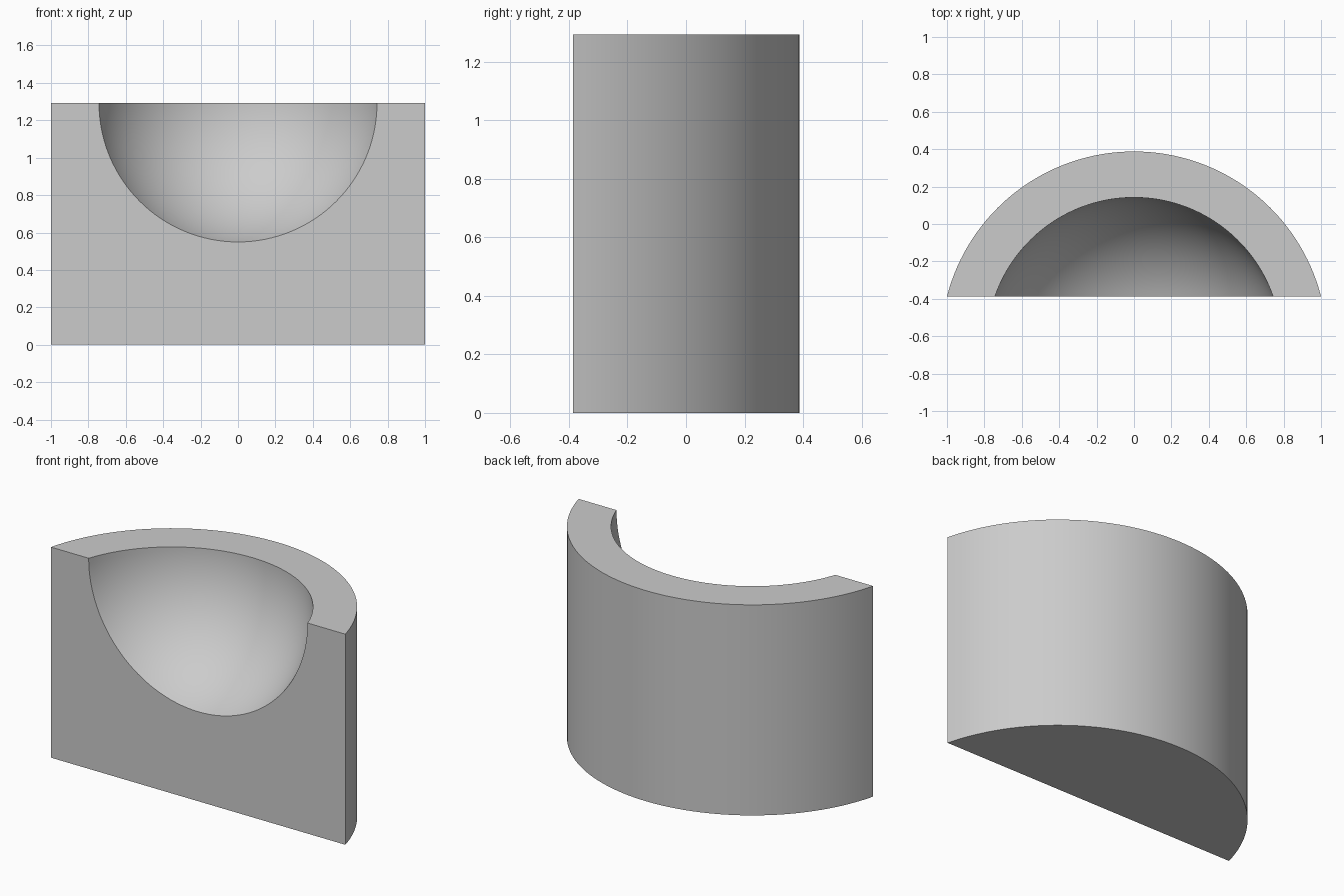
import bpy, bmesh
from math import sin, cos, pi, asin, acos, sqrt, radians

cube = bpy.data.objects.get("Cube")
if cube:
    bpy.data.objects.remove(cube, do_unlink=True)

HEIGHT = 1.293
FRONT = -0.387           # y of the flat front
AXIS = -0.645            # y of the shared centre of wall and bowl
WALL_R = sqrt(1 + (FRONT - AXIS) ** 2)
BOWL_R = 0.787
WALL_STEPS, RINGS, BOWL_STEPS = 64, 32, 64

bm = bmesh.new()

# Curved outer wall, right end to left end
half = asin(1 / WALL_R)
arc = [-half + 2 * half * i / WALL_STEPS for i in range(WALL_STEPS + 1)]
low, high = [[bm.verts.new((WALL_R * sin(a), AXIS + WALL_R * cos(a), z)) for a in arc]
             for z in (0, HEIGHT)]
for i in range(WALL_STEPS):
    bm.faces.new((low[i], low[i + 1], high[i + 1], high[i]))

# Spherical bowl: half turns about the y axis, from the front rim to the back
apex = bm.verts.new((0, AXIS + BOWL_R, HEIGHT))
widest = acos((FRONT - AXIS) / BOWL_R)
rings = []
for j in range(RINGS):
    t = widest * (1 - j / RINGS)
    r, y = BOWL_R * sin(t), AXIS + BOWL_R * cos(t)
    rings.append([bm.verts.new((-r * cos(pi * k / BOWL_STEPS), y,
                                HEIGHT - r * sin(pi * k / BOWL_STEPS)))
                  for k in range(BOWL_STEPS + 1)])
for a, b in zip(rings, rings[1:]):
    for k in range(BOWL_STEPS):
        bm.faces.new((a[k], a[k + 1], b[k + 1], b[k]))
for k in range(BOWL_STEPS):
    bm.faces.new((rings[-1][k], rings[-1][k + 1], apex))

# Flat bottom, front and top
bm.faces.new(low)
bm.faces.new([low[0], low[-1], high[-1]] + rings[0][::-1] + [high[0]])
bm.faces.new(high + [r[-1] for r in rings] + [apex] + [r[0] for r in rings[::-1]])
bmesh.ops.recalc_face_normals(bm, faces=bm.faces[:])

mesh = bpy.data.meshes.new("bowl_block")
bm.to_mesh(mesh)
bm.free()
block = bpy.data.objects.new("bowl_block", mesh)
bpy.context.collection.objects.link(block)

# Plain grey
grey = bpy.data.materials.new("light_grey")
grey.use_nodes = True
color = (0.6, 0.6, 0.6, 1)
grey.diffuse_color = color
grey.node_tree.nodes["Principled BSDF"].inputs["Base Color"].default_value = color
mesh.materials.append(grey)

# Smooth curves with sharp rims
bpy.ops.object.select_all(action="DESELECT")
block.select_set(True)
bpy.context.view_layer.objects.active = block
bpy.ops.object.shade_smooth_by_angle(angle=radians(15))
